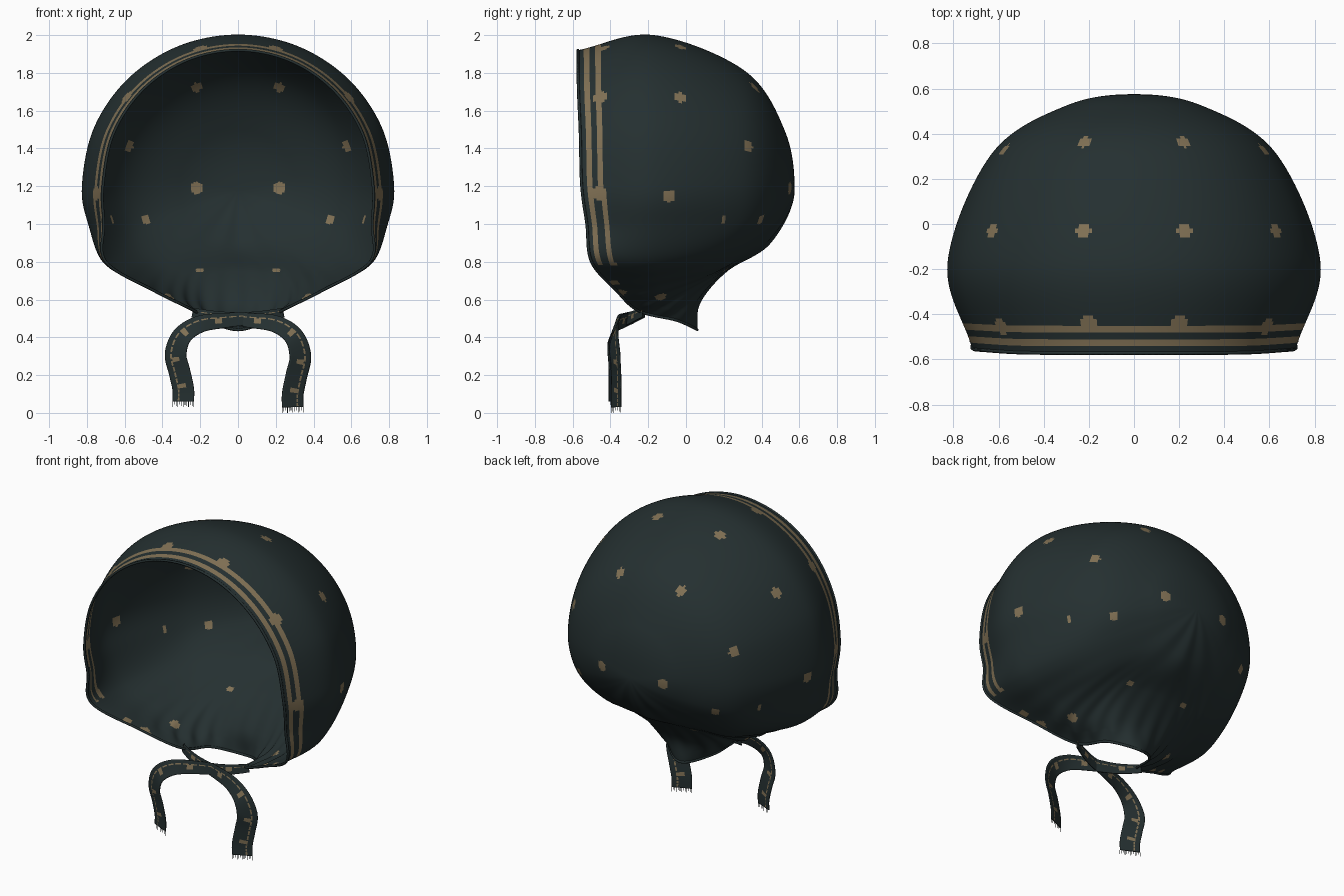
import bpy, bmesh, math
from mathutils import Vector

default = bpy.data.objects.get("Cube")
if default:
    bpy.data.objects.remove(default)


def material(name, rgb):
    m = bpy.data.materials.new(name)
    m.use_nodes = True
    color = (*rgb, 1)
    m.diffuse_color = color
    bsdf = m.node_tree.nodes["Principled BSDF"]
    bsdf.inputs["Base Color"].default_value = color
    bsdf.inputs["Roughness"].default_value = 0.9
    return m


CLOTH = material("dark teal cloth", (0.018, 0.029, 0.030))
TAN = material("tan print", (0.22, 0.165, 0.09))


def make_object(name, verts, faces, paint=None):
    """Mesh object; paint holds one material index per face."""
    mesh = bpy.data.meshes.new(name)
    mesh.from_pydata(verts, [], faces)
    mesh.materials.append(CLOTH)
    mesh.materials.append(TAN)
    if paint:
        mesh.polygons.foreach_set("material_index", paint)
    mesh.shade_smooth()
    obj = bpy.data.objects.new(name, mesh)
    bpy.context.collection.objects.link(obj)
    return obj


def catmull(a, b, c, d, t):
    return 0.5 * (2 * b + (c - a) * t + (2 * a - 5 * b + 4 * c - d) * t * t
                  + (3 * b - a - 3 * c + d) * t ** 3)


def spline(points, steps):
    """Smooth open curve through points whose first and last are only guides."""
    out = []
    for i in range(1, len(points) - 2):
        out += [catmull(*points[i - 1:i + 3], k / steps) for k in range(steps)]
    return out + [points[-2]]


# ---- Hood control net: each row runs from the rim to the back pole ----
POLE = Vector((0, 0.575, 1.18))
rows = []
for k in range(5):
    phi = math.radians(22.5 * k)
    s, c = math.sin(phi), math.cos(phi)
    row = [Vector((0.715 * s, -0.572 + 0.02 * s ** 6, 1.2 + 0.72 * c))]
    for deg in (0, 40, 68):
        a = math.radians(deg)
        row.append(Vector((0.825 * s * math.cos(a), -0.17 + 0.745 * math.sin(a),
                           1.2 + 0.8 * c * math.cos(a))))
    rows.append(row)

# gathered lower part, from the cheek down to the nape
LOWER = [
    [(.71, -.525, 1.0), (.79, -.17, 1.0), (.60, .30, 1.02), (.29, .51, 1.1)],
    [(.70, -.50, .80), (.70, -.15, .80), (.54, .25, .88), (.26, .48, 1.02)],
    [(.45, -.37, .65), (.50, -.13, .69), (.42, .20, .78), (.21, .46, .97)],
    [(.23, -.25, .54), (.33, -.10, .61), (.30, .18, .75), (.15, .45, .93)],
    [(.16, -.05, .49), (.20, .04, .60), (.18, .19, .74), (.08, .44, .91)],
    [(0, .06, .44), (0, .08, .59), (0, .22, .75), (0, .45, .90)],
]
rows += [[Vector(p) for p in row] for row in LOWER]
last = len(rows) - 1
mirrored = [[Vector((-p.x, p.y, p.z)) for p in row] for row in rows[last - 1:0:-1]]
loop = rows + mirrored
count = len(loop)

# ---- Hood surface ----
U, V = 20, 26
CENTRE = Vector((0, 0, 1.1))
lines, row_pos = [], []
for i in range(count):
    for k in range(U):
        four = [loop[(i + j) % count] for j in (-1, 0, 1, 2)]
        ctrl = [catmull(*(r[c] for r in four), k / U) for c in range(4)]
        before = 2 * ctrl[0] - ctrl[1]
        after = Vector((-ctrl[3].x, ctrl[3].y, 2 * POLE.z - ctrl[3].z))
        line = spline([before] + ctrl + [POLE, after], V)[:-1]
        u = i + k / U
        u = min(u, count - u)
        # folds fan out from the neck
        gather = max(0, min(1, (u - 6) / 2))
        for j, p in enumerate(line):
            v = j / len(line)
            fold = 0.014 * gather * min(1, v * 8) * max(0, 1 - v * 1.5) ** 2
            line[j] = p + (p - CENTRE).normalized() * fold * math.cos(u * 11)
        lines.append(line)
        row_pos.append(u)

n, m = len(lines), len(lines[0])
verts = [p for line in lines for p in line] + [POLE]
faces, centres, paint = [], [], []
for i in range(n):
    i2 = (i + 1) % n
    for j in range(m):
        if j < m - 1:
            face = (i * m + j, i * m + j + 1, i2 * m + j + 1, i2 * m + j)
        else:
            face = (i * m + j, n * m, i2 * m + j)
        faces.append(face)
        mid = sum((verts[f] for f in face), Vector()) / len(face)
        centres.append(mid)
        # two stripes beside the face opening
        d = (mid - lines[i][0]).length
        striped = row_pos[i] < 6.1 and (0.035 < d < 0.058 or 0.098 < d < 0.128)
        paint.append(int(striped))

# printed dots, mirrored left and right: x, y, z, radius
DOTS = [(.21, .53, 1.19, .033), (.22, .37, 1.72, .033), (.58, .33, 1.41, .033),
        (.48, .38, 1.03, .028), (.23, -.03, 1.96, .033), (.65, -.03, 1.68, .033),
        (.82, -.09, 1.15, .033), (.68, .2, 1.02, .02), (.2, -.45, 1.94, .04),
        (.59, -.45, 1.67, .04), (.74, -.45, 1.16, .04), (.2, .2, .76, .02),
        (.36, -.14, .62, .03), (.42, -.34, .65, .03), (.53, -.38, .7, .03)]
for x, y, z, r in DOTS:
    for side in (1, -1):
        target = Vector((x * side, y, z))
        spot = min(centres, key=lambda q: (q - target).length_squared)
        for f, q in enumerate(centres):
            if (q - spot).length_squared < r * r:
                paint[f] = 1
make_object("hood", verts, faces, paint)

# ---- Rolled hem around the face opening and neck ----
curve = bpy.data.curves.new("hem", "CURVE")
curve.dimensions = "3D"
curve.bevel_depth = 0.008
curve.bevel_resolution = 1
path = curve.splines.new("POLY")
path.points.add(n // 2 - 1)
for point, line in zip(path.points, lines[::2]):
    point.co = (*line[0], 1)
path.use_cyclic_u = True
curve.materials.append(CLOTH)
hem = bpy.data.objects.new("hem", curve)
bpy.context.collection.objects.link(hem)

# ---- Crossed ties with frayed ends ----
TIE = [(-.32, -.14, .55), (-.24, -.22, .53), (-.1, -.28, .505), (.06, -.32, .49),
       (.2, -.36, .47), (.295, -.38, .405), (.33, -.375, .3), (.31, -.37, .2),
       (.29, -.37, .1), (.29, -.37, .03), (.29, -.37, -.04)]
ACROSS, ALONG = 12, 12


def tie(name, side, lift):
    pts = []
    for x, y, z in TIE:
        drop = max(0, min(1, (0.45 - z) / 0.4))
        pts.append(Vector((x * side, y - lift * 0.4, z + lift * drop)))
    path = spline(pts, ALONG)
    total = len(path)
    verts, faces, paint = [], [], []
    for i, p in enumerate(path):
        t = path[min(i + 1, total - 1)] - path[max(i - 1, 0)]
        wide = Vector((-t.z, 0, t.x)).normalized()
        f = min(1, i / (total * 0.6))
        wide = (wide * side + Vector((0, 0.45 * f, 0))) * (0.026 + 0.03 * f)
        verts += [p + wide * (2 * k / ACROSS - 1) for k in range(ACROSS + 1)]
    w = ACROSS + 1
    for i in range(total - 1):
        for k in range(ACROSS):
            a = i * w + k
            faces.append((a, a + 1, a + w + 1, a + w))
            dot = i % 18 in (8, 9, 10) and 4 <= k <= 7
            paint.append(int(dot or (k == 8 and i % 4 < 3)))
    obj = make_object(name, verts, faces, paint)
    thick = obj.modifiers.new("thickness", "SOLIDIFY")
    thick.thickness = 0.006
    thick.offset = 0

    # loose threads below the cut end
    ends = verts[-w:]
    tverts, tfaces = [], []
    for k, e in enumerate(ends):
        step = (ends[1] - ends[0]) * 0.16
        down = Vector((0, 0, -0.029 + 0.006 * (k % 3)))
        b = len(tverts)
        tverts += [e - step, e + step, e + step + down, e - step + down]
        tfaces.append((b, b + 1, b + 2, b + 3))
    make_object(name + "_fringe", tverts, tfaces)


tie("left_tie", 1, 0)
tie("right_tie", -1, 0.03)
